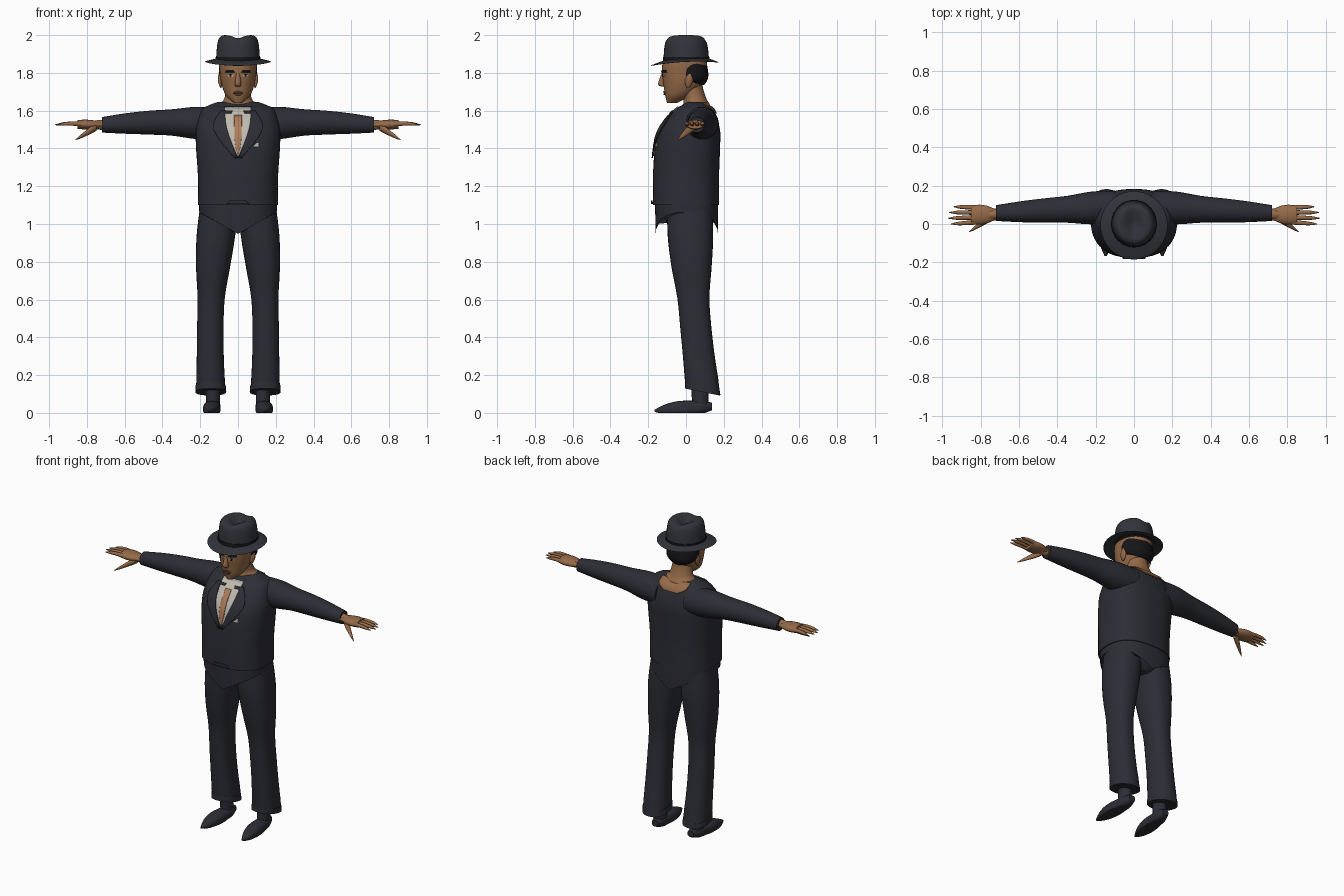
import bpy, bmesh, math
from mathutils import Vector
from mathutils.bvhtree import BVHTree

if "Cube" in bpy.data.objects:
    bpy.data.objects.remove(bpy.data.objects["Cube"])


def material(name, red, green, blue):
    mat = bpy.data.materials.new(name)
    mat.use_nodes = True
    colour = (red, green, blue, 1)
    mat.diffuse_color = colour
    shader = mat.node_tree.nodes["Principled BSDF"]
    shader.inputs["Base Color"].default_value = colour
    shader.inputs["Roughness"].default_value = .8
    return mat


CLOTH = material("charcoal cloth", .026, .027, .036)
FELT = material("grey felt", .032, .034, .042)
BLACK = material("black hair", .008, .008, .01)
SKIN = material("tan skin", .3, .145, .065)
LIP = material("brown lips", .2, .08, .045)
CREAM = material("cream shirt", .52, .49, .43)
TIE = material("copper tie", .42, .2, .1)
EYE = material("eye white", .5, .48, .45)
SIDES = (("left", 1), ("right", -1))


def finish(name, bm, mat):
    bmesh.ops.recalc_face_normals(bm, faces=bm.faces)
    mesh = bpy.data.meshes.new(name)
    bm.to_mesh(mesh)
    bm.free()
    mesh.materials.append(mat)
    ob = bpy.data.objects.new(name, mesh)
    bpy.context.collection.objects.link(ob)
    bpy.ops.object.select_all(action="DESELECT")
    ob.select_set(True)
    bpy.context.view_layer.objects.active = ob
    bpy.ops.object.shade_smooth_by_angle(angle=math.radians(45))
    return ob


def smooth_rows(rows, steps=4):
    """Catmull-Rom interpolation through the given rows."""
    out = []
    for i in range(len(rows) - 1):
        before, after = rows[max(i - 1, 0)], rows[min(i + 2, len(rows) - 1)]
        for k in range(steps):
            t = k / steps
            out.append([b + t / 2 * (c - a + t * (2 * a - 5 * b + 4 * c - d + t * (3 * (b - c) + d - a)))
                        for a, b, c, d in zip(before, rows[i], rows[i + 1], after)])
    return out + [list(rows[-1])]


def loft(name, axis, rows, mat, side=1, sides=32, power=2.0, tweak=None):
    """Skin rings across an axis; each row is a centre and two radii."""
    bm = bmesh.new()
    first, second = [k for k in range(3) if k != axis]
    rings = []
    for *centre, ra, rb in smooth_rows(rows):
        ring = []
        for i in range(sides):
            c, s = math.cos(math.tau * i / sides), math.sin(math.tau * i / sides)
            point = Vector(centre)
            point[first] += ra * math.copysign(abs(c) ** (2 / power), c)
            point[second] += rb * math.copysign(abs(s) ** (2 / power), s)
            if tweak:
                point.z = tweak(*point)
            point.x *= side
            ring.append(bm.verts.new(point))
        rings.append(ring)
    for low, high in zip(rings, rings[1:]):
        for i in range(sides):
            j = (i + 1) % sides
            bm.faces.new((low[i], low[j], high[j], high[i]))
    bm.faces.new(rings[0])
    bm.faces.new(rings[-1])
    return finish(name, bm, mat)


def body(name, profile, mat, **options):
    """Upright central part; profile rows are (height, front, back, half width)."""
    rows = [(0, (front + back) / 2, z, half, (back - front) / 2) for z, front, back, half in profile]
    return loft(name, 2, rows, mat, **options)


def tube(name, start, end, radii, mat, ratio=1.0, bend=(0, 0, 0), **options):
    """Limb with evenly spaced radii, bowed by bend at its middle."""
    start, end, bend = Vector(start), Vector(end), Vector(bend)
    span = end - start
    axis = max(range(3), key=lambda k: abs(span[k]))
    rows = []
    for i, radius in enumerate(radii):
        t = i / (len(radii) - 1)
        rows.append((*(start + span * t + bend * math.sin(math.pi * t)), radius, radius * ratio))
    return loft(name, axis, rows, mat, **options)


def patch(name, target, rows, mat, lift=.004, front=-1, side=1, columns=12):
    """Thin plate laid over the target; rows are (height, x from, x to)."""
    mesh = target.data
    tree = BVHTree.FromPolygons([v.co for v in mesh.vertices], [p.vertices for p in mesh.polygons])
    bm = bmesh.new()
    grid = []
    for z, start, end in smooth_rows(rows):
        line = []
        for i in range(columns + 1):
            x = side * (start + (end - start) * i / columns)
            hit = tree.ray_cast(Vector((x, front, z)), Vector((0, -front, 0)))[0]
            line.append(bm.verts.new((x, hit.y + front * lift, z)) if hit else None)
        grid.append(line)
    for low, high in zip(grid, grid[1:]):
        for i in range(columns):
            corners = (low[i], low[i + 1], high[i + 1], high[i])
            if all(corners):
                bm.faces.new(corners)
    ob = finish(name, bm, mat)
    solid = ob.modifiers.new("thickness", "SOLIDIFY")
    solid.thickness, solid.offset = .006, 0


def skirt_point(x, y, z):
    """Draw the hem down to a point at the middle."""
    return z - max(0, 1.13 - z) * 1.6 * max(0, 1 - abs(x) / .2)


def crown_crease(x, y, z):
    """Pinch the top of the crown along its length."""
    return min(z, 2) - .016 * math.exp(-(x / .035) ** 2) * max(0, min(1, (z - 1.93) / .06))


def brim_curl(x, y, z):
    """Dip the brim in front and lift its sides."""
    return z + .05 * y + .4 * x * x


def above_ground(x, y, z):
    return max(0, z)


def cuff_slant(x, y, z):
    return z - .2 * (y - .08) if z < .16 else z


# Jacket body and pointed skirt below the waist
jacket = body("jacket", [
    (1.1, -.175, .175, .212), (1.25, -.175, .175, .212), (1.4, -.165, .18, .222), (1.5, -.14, .18, .222),
    (1.6, -.065, .15, .195), (1.63, -.02, .115, .15), (1.645, 0, .1, .11)],
    CLOTH, sides=48, power=2.5)
body("jacket_skirt", [(1.06, -.16, .168, .205), (1.13, -.165, .17, .207)],
     CLOTH, sides=48, power=2.5, tweak=skirt_point)
body("trouser_seat", [(.96, -.07, .11, .05), (1, -.1, .14, .19), (1.1, -.12, .16, .2)], CLOTH)

# Shirt front, tie, lapels and pocket details
patch("shirt_front", jacket, [(1.62, -.07, .07), (1.5, -.06, .06), (1.36, -.004, .004)], CREAM, columns=16)
patch("tie", jacket, [(1.575, -.02, .02), (1.45, -.018, .018), (1.37, -.005, .005)], TIE, lift=.008)
patch("waist_buckle", jacket, [(1.125, -.04, .04), (1.105, -.06, .06)], CLOTH, lift=.006)
patch("pocket_square", jacket, [(1.43, .1, .108), (1.408, .078, .11)], CREAM)
for label, side in SIDES:
    patch(label + "_lapel", jacket, [(1.6, .07, .09), (1.5, .058, .13), (1.35, .002, .02)],
          CLOTH, lift=.009, side=side)
    patch(label + "_collar_tab", jacket, [(1.598, .03, .075), (1.585, .035, .075)],
          CLOTH, lift=.009, side=side)

# Neck and open back neckline
body("neck", [(1.57, -.02, .14, .12), (1.63, -.015, .127, .105), (1.66, -.014, .11, .074),
              (1.72, -.03, .09, .064), (1.8, -.04, .08, .064)], SKIN)
patch("back_neckline", jacket, [(1.64, -.1, .1), (1.61, -.095, .095), (1.585, -.05, .05)], SKIN, front=1)

# Head, hair and face
head = body("head", [
    (1.64, -.1, -.05, .022), (1.68, -.11, .025, .064), (1.74, -.12, .09, .087),
    (1.8, -.127, .107, .096), (1.87, -.12, .11, .1), (1.93, -.08, .08, .07)], SKIN, sides=40, power=2.2)
body("hair", [(1.735, 0, .095, .055), (1.76, -.03, .112, .09), (1.8, -.06, .118, .102),
              (1.9, -.08, .1, .09)], BLACK)
body("nose", [(1.728, -.13, -.11, .012), (1.742, -.148, -.11, .017), (1.805, -.126, -.11, .008)],
     SKIN, sides=16)
patch("upper_lip", head, [(1.703, -.008, .008), (1.694, -.028, .028)], LIP)
patch("lower_lip", head, [(1.692, -.026, .026), (1.682, -.012, .012)], LIP)
for label, side in SIDES:
    patch(label + "_eye", head, [(1.793, .03, .046), (1.786, .022, .055), (1.78, .03, .046)],
          EYE, lift=.001, side=side)
    patch(label + "_iris", head, [(1.793, .033, .043), (1.78, .033, .043)], BLACK, lift=.003, side=side)
    patch(label + "_eyebrow", head, [(1.816, .03, .062), (1.803, .016, .066)], BLACK, lift=.003, side=side)
    tube(label + "_ear", (.09, .01, 1.72), (.1, .02, 1.795), [.003, .01, .01, .003], SKIN,
         ratio=2, side=side, sides=14)

# Hat with a creased crown and a dipping brim
body("hat_crown", [(1.86, -.12, .123, .117), (1.97, -.11, .11, .106), (2, -.08, .08, .072),
                   (1.98, -.01, .01, .01)], FELT, sides=40, tweak=crown_crease)
body("hat_band", [(1.862, -.122, .126, .12), (1.885, -.121, .125, .119)], BLACK, sides=40)
body("hat_brim", [(1.872, -.115, .115, .11), (1.852, -.177, .165, .168), (1.847, -.177, .165, .168),
                  (1.862, -.115, .115, .11)], FELT, sides=40, tweak=brim_curl)

for label, side in SIDES:
    # Sleeve and hand
    tube(label + "_sleeve", (.1, .09, 1.53), (.72, .057, 1.525), [.084, .085, .07, .063, .054, .041],
         CLOTH, bend=(0, 0, .01), side=side)
    tube(label + "_palm", (.69, .05, 1.525), (.85, .048, 1.527), [.028, .032, .047, .052, .046],
         SKIN, ratio=.5, side=side, sides=20)
    tube(label + "_wrist", (.68, .055, 1.525), (.78, .045, 1.525), [.027, .026, .02], SKIN, side=side)
    for i, finger in enumerate(("index", "middle", "ring", "little")):
        tip = .97 - .01 * (i - 1.3) ** 2
        tube(f"{label}_{finger}_finger", (.81, .01 + .025 * i, 1.526), (tip, .03 * i, 1.525),
             [.012, .012, .011, .009, .002], SKIN, bend=(0, 0, .006), side=side, sides=10)
    tube(label + "_thumb", (.75, .035, 1.515), (.86, -.041, 1.446), [.022, .02, .015, .01, .002],
         SKIN, side=side, sides=12)

    # Trouser leg with turned cuff
    tube(label + "_trouser_leg", (.144, .09, .115), (.1, .02, 1.1), [.078, .072, .07, .072, .09, .102, .1],
         CLOTH, ratio=1.18, bend=(.02, -.016, 0), side=side, power=2.3, tweak=cuff_slant)
    tube(label + "_trouser_cuff", (.144, .087, .112), (.145, .086, .145), [.082, .08],
         CLOTH, ratio=1.13, side=side, power=2.3, tweak=cuff_slant)

    # Ankle and pointed shoe
    tube(label + "_ankle", (.132, .075, .04), (.135, .075, .2), [.036, .038, .04], CLOTH,
         ratio=1.2, side=side)
    tube(label + "_shoe", (.128, .137, .034), (.148, -.166, .012), [.022, .039, .042, .046, .043, .03, .006],
         CLOTH, ratio=.9, side=side, power=2.4, tweak=above_ground)
